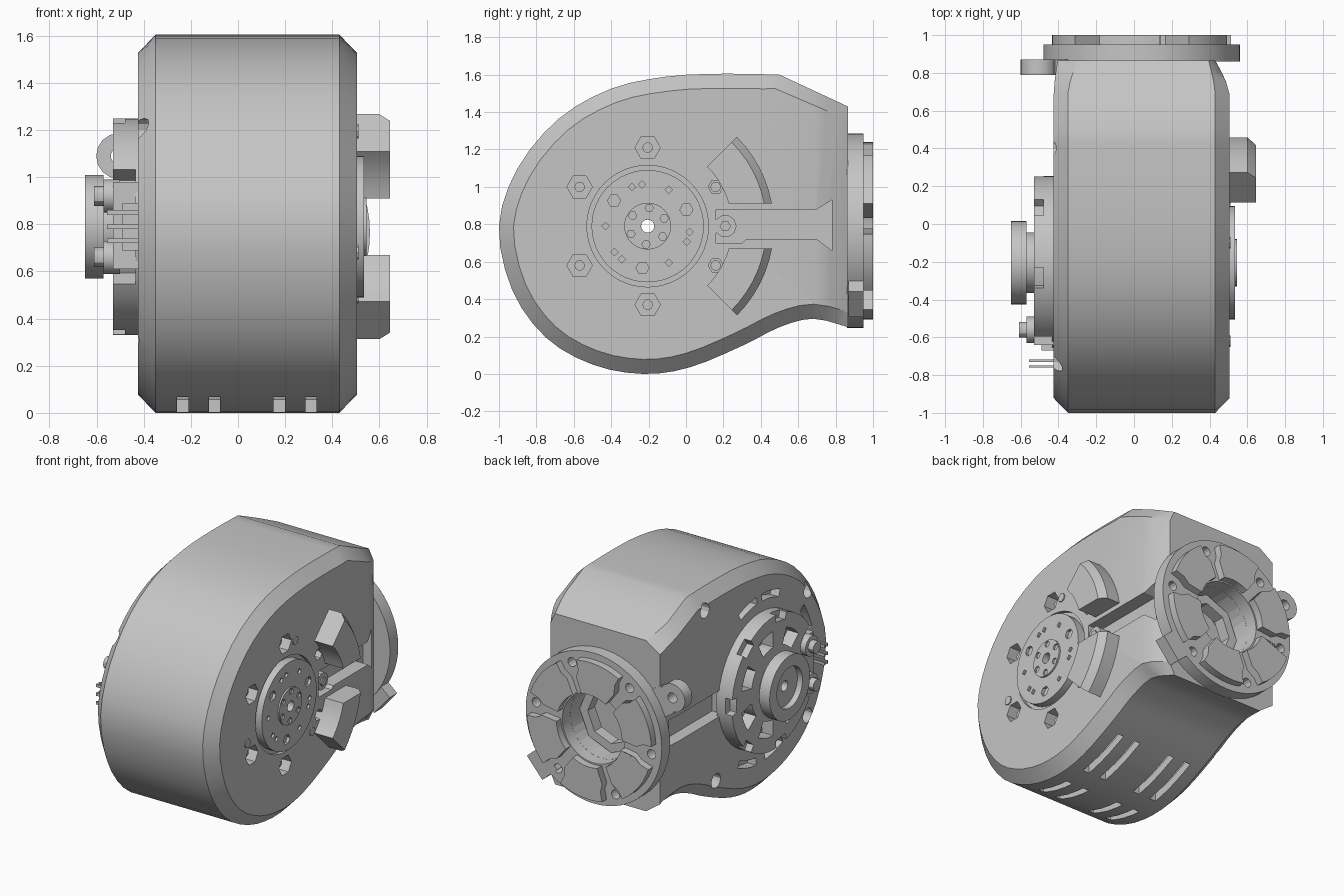
import bpy, bmesh
from math import sin, cos, asin, radians, degrees, atan2
from mathutils import Vector

cube = bpy.data.objects.get("Cube")
if cube:
    bpy.data.objects.remove(cube, do_unlink=True)

grey = bpy.data.materials.new("machined grey")
grey.use_nodes = True
COLOUR = (0.56, 0.56, 0.56, 1)
grey.diffuse_color = COLOUR
for node in grey.node_tree.nodes:
    if node.type == 'BSDF_PRINCIPLED':
        node.inputs["Base Color"].default_value = COLOUR
        node.inputs["Roughness"].default_value = 0.6

HUB = (-0.205, 0.79)      # rotor axis in y, z
MOUNT = (0.04, 0.765)     # flange axis in x, z


def place(axis, u, v, w):
    return {'x': (w, u, v), 'y': (u, w, v), 'z': (u, v, w)}[axis]


def loft(bm, rings, closed=False):
    """Join equal-length loops of points; cap the ends unless closed."""
    loops = [[bm.verts.new(p) for p in r] for r in rings]
    n = len(loops[0])
    pairs = list(zip(loops, loops[1:])) + ([(loops[-1], loops[0])] if closed else [])
    for a, b in pairs:
        for i in range(n):
            j = (i + 1) % n
            bm.faces.new((a[i], a[j], b[j], b[i]))
    if not closed:
        bm.faces.new(loops[0])
        bm.faces.new(loops[-1][::-1])


def prism(bm, axis, pts, a, b):
    loft(bm, [[place(axis, u, v, w) for u, v in pts] for w in (a, b)])


def polar(c, r, deg):
    return c[0] + r * cos(radians(deg)), c[1] + r * sin(radians(deg))


def disc(bm, axis, c, r, a, b, n=32):
    prism(bm, axis, [polar(c, r, 360 * i / n) for i in range(n)], a, b)


def sector(bm, axis, c, r0, r1, a, b, t0=0, t1=360, n=48):
    """Ring or ring sector of rectangular section."""
    full = t1 - t0 >= 360
    rings = []
    for i in range(n if full else n + 1):
        t = t0 + (t1 - t0) * i / n
        p, q = polar(c, r0, t), polar(c, r1, t)
        rings.append([place(axis, *p, a), place(axis, *q, a),
                      place(axis, *q, b), place(axis, *p, b)])
    loft(bm, rings, full)


def box(bm, x0, x1, y0, y1, z0, z1):
    prism(bm, 'z', [(x0, y0), (x1, y0), (x1, y1), (x0, y1)], z0, z1)


def finish(name, bm, smooth=30):
    bmesh.ops.recalc_face_normals(bm, faces=bm.faces)
    mesh = bpy.data.meshes.new(name)
    bm.to_mesh(mesh)
    bm.free()
    mesh.materials.append(grey)
    ob = bpy.data.objects.new(name, mesh)
    bpy.context.collection.objects.link(ob)
    if smooth:
        shade(ob, smooth)
    return ob


def shade(ob, angle):
    bpy.ops.object.select_all(action='DESELECT')
    ob.select_set(True)
    bpy.context.view_layer.objects.active = ob
    bpy.ops.object.shade_smooth_by_angle(angle=radians(angle))


def carve(ob, bm):
    """Subtract the cutter mesh and bake the result."""
    cutter = finish("cutter", bm, 0)
    cutter.hide_render = True
    mod = ob.modifiers.new("cut", 'BOOLEAN')
    mod.operation, mod.solver, mod.object = 'DIFFERENCE', 'EXACT', cutter
    dg = bpy.context.evaluated_depsgraph_get()
    dg.update()
    mesh = bpy.data.meshes.new_from_object(ob.evaluated_get(dg))
    ob.modifiers.clear()
    ob.data = mesh
    bpy.data.objects.remove(cutter, do_unlink=True)
    shade(ob, 30)


# Housing: teardrop outline, smoothed, with chamfered rims
back = 0.865
key = [(0.5, 1.6), (0.2, 1.605), (-0.1, 1.59), (-0.4, 1.525), (-0.68, 1.365),
       (-0.9, 1.1), (-1.0, 0.79), (-0.93, 0.45), (-0.75, 0.195), (-0.5, 0.05),
       (-0.23, 0), (0.02, 0.035), (0.3, 0.15), (0.5, 0.25), (0.68, 0.295), (back, 0.25)]
outline = [(back, 1.43)]
for i in range(len(key) - 1):
    p0, p1, p2, p3 = (Vector(key[min(max(i + k, 0), len(key) - 1)]) for k in (-1, 0, 1, 2))
    for t in (0, 1 / 3, 2 / 3):
        outline.append(tuple(p1 + (p2 - p0) * t / 2 + (2 * p0 - 5 * p1 + 4 * p2 - p3) * t * t / 2
                             + (3 * p1 - p0 - 3 * p2 + p3) * t ** 3 / 2))
outline.append(key[-1])


def inset(pts, d):
    out = []
    for i, p in enumerate(pts):
        a, b = Vector(pts[max(i - 1, 0)]), Vector(pts[min(i + 1, len(pts) - 1)])
        t = (b - a).normalized()
        out.append((back if p[0] >= back else p[0] - t.y * d, p[1] + t.x * d))
    return out


inner = inset(outline, 0.078)
bm = bmesh.new()
loft(bm, [[(x, y, z) for y, z in pts] for x, pts in
          ((-0.425, inner), (-0.35, outline), (0.43, outline), (0.505, inner))])
# Curve the neck inward toward the flange
for y in (0.69, 0.75, 0.81):
    bmesh.ops.bisect_plane(bm, geom=bm.verts[:] + bm.edges[:] + bm.faces[:],
                           plane_co=(0, y, 0), plane_no=(0, 1, 0))
for v in bm.verts:
    f = max(0, (v.co.y - 0.69) / (back - 0.69)) ** 1.4
    if v.co.x > 0:
        v.co.x -= f * (0.075 if v.co.x > 0.45 else 0.035)
    else:
        v.co.x += f * (0.02 if v.co.x < -0.4 else 0.05)
housing = finish("housing", bm)

# Hollow interior behind the vents
bm = bmesh.new()
prism(bm, 'x', [p for p in inset(outline, 0.055) if p[0] < 0.52], -0.3, 0.37)
carve(housing, bm)

bm = bmesh.new()
disc(bm, 'x', HUB, 0.035, -1, 1, 16)                       # axle bore
sector(bm, 'x', HUB, 0.29, 0.325, 0.48, 0.6)               # groove round the rotor
disc(bm, 'y', MOUNT, 0.24, 0.62, 1, 32)                    # flange socket
for k in range(6):                                         # screw pockets
    disc(bm, 'x', polar(HUB, 0.42, 30 + 60 * k), 0.04 if k in (0, 5) else 0.068, 0.42, 0.6, 6)
prism(bm, 'x', [(0.16, 0.7), (0.3, 0.7), (0.32, 0.72), (0.7, 0.72), (0.78, 0.66),
                (0.78, 0.93), (0.7, 0.88), (0.16, 0.88)], 0.41, 0.6)
box(bm, -0.6, -0.34, 0.2, 0.78, 0.7, 0.88)                 # cable channel
for x in (-0.235, -0.1, 0.175, 0.31):                      # vent slits
    box(bm, x - 0.024, x + 0.024, -0.54, -0.26, -0.1, 0.13)
    box(bm, x - 0.024, x + 0.024, -0.1, 0.24, -0.1, 0.22)
for c in ((0.4, 1.49), (-0.73, 1.2), (-0.72, 0.34), (0.28, 0.27)):
    disc(bm, 'x', c, 0.05, -0.6, -0.34, 12)                # rim screw holes
for t in (66, 92, 145, 192, 245, 275):                     # curved vents
    sector(bm, 'x', HUB, 0.53, 0.58, -0.6, -0.36, t, t + 20, 6)
carve(housing, bm)

# Output rotor on the left side
bm = bmesh.new()
sector(bm, 'x', HUB, 0.035, 0.3, 0.47, 0.535)
rotor = finish("output_rotor", bm)
bm = bmesh.new()
for k in range(3):
    disc(bm, 'x', polar(HUB, 0.225, 23 + 120 * k), 0.035, 0.515, 0.6, 6)
    for t in (60, 98, 112):
        disc(bm, 'x', polar(HUB, 0.225, t + 120 * k), 0.02, 0.52, 0.6, 4)
carve(rotor, bm)

bm = bmesh.new()
sector(bm, 'x', HUB, 0.035, 0.125, 0.53, 0.546, n=32)
cap = finish("rotor_cap", bm)
bm = bmesh.new()
for k in range(6):
    disc(bm, 'x', polar(HUB, 0.098, 25 + 60 * k), 0.022, 0.535, 0.6, 6)
carve(cap, bm)

# Screws, pegs and channel boss on the left side
bm = bmesh.new()
for k in range(6):
    disc(bm, 'x', polar(HUB, 0.42, 30 + 60 * k), 0.028, 0.4, 0.46, 10)
for c in ((-0.1, 1.195), (-0.62, 0.68), (0.085, 0.495)):
    disc(bm, 'x', c, 0.03, 0.49, 0.512, 8)
disc(bm, 'x', (0.21, 0.79), 0.06, 0.4, 0.5, 10)
disc(bm, 'x', (0.21, 0.79), 0.03, 0.49, 0.51, 6)
finish("side_screws", bm)

# Stop blocks with level inner ends, one mirrored below the other
bm = bmesh.new()
for s in (1, -1):
    rings = []
    for i in range(7):
        ring = []
        for x, r in ((0.49, 0.45), (0.49, 0.675), (0.6, 0.675), (0.645, 0.635), (0.645, 0.45)):
            t0 = degrees(asin(0.12 / r))
            ring.append((x, *polar(HUB, r, s * (t0 + (45 - t0) * i / 6))))
        rings.append(ring)
    loft(bm, rings)
finish("stop_blocks", bm)

# Stator plate on the right side
bm = bmesh.new()
sector(bm, 'x', HUB, 0.035, 0.46, -0.53, -0.41)
stator = finish("stator_plate", bm)
bm = bmesh.new()
sector(bm, 'x', HUB, 0.37, 0.6, -0.6, -0.435, 148, 212, 10)
for t in (25, 75, 125, 235, 285, 335):
    sector(bm, 'x', HUB, 0.25, 0.36, -0.6, -0.445, t - 13, t + 13, 6)
for t in (0, 50, 100, 260, 310):
    sector(bm, 'x', HUB, 0.41, 0.6, -0.6, -0.48, t - 7, t + 7, 4)
carve(stator, bm)

# Encoder hub
bm = bmesh.new()
sector(bm, 'x', HUB, 0.035, 0.16, -0.575, -0.52)
sector(bm, 'x', HUB, 0.14, 0.22, -0.65, -0.57)
sector(bm, 'x', HUB, 0.035, 0.15, -0.61, -0.57)
finish("encoder_hub", bm)

# Connector with pins and bolts
bm = bmesh.new()
box(bm, -0.53, -0.42, -0.64, -0.54, 0.61, 0.98)
for z in (0.66, 0.92):
    disc(bm, 'x', (-0.56, z), 0.07, -0.57, -0.5, 16)
    disc(bm, 'x', (-0.56, z), 0.042, -0.61, -0.56, 12)
finish("connector", bm)
bm = bmesh.new()
for z in (0.73, 0.79, 0.85):
    for y in (-0.76, -0.73):
        box(bm, -0.555, -0.41, y, y + 0.012, z - 0.01, z + 0.01)
box(bm, -0.49, -0.42, -0.67, -0.62, 0.69, 0.89)
finish("connector_pins", bm)

# Rear mounting flange with raised wedges
bm = bmesh.new()
sector(bm, 'y', MOUNT, 0.24, 0.52, 0.86, 0.95, n=64)
flange = finish("rear_flange", bm)
bm = bmesh.new()
for k in range(6):
    disc(bm, 'y', polar(MOUNT, 0.445, 8 + 60 * k), 0.032, 0.88, 1, 12)
carve(flange, bm)
# Each wedge narrows at its outer edge to clear the screws
bm = bmesh.new()
for k in range(6):
    rings = []
    for i in range(9):
        f = i / 4 - 1
        rings.append([(x, y, z) for y, steps in
                      ((0.94, ((0.25, 22), (0.36, 24), (0.41, 20), (0.475, 20))),
                       (1.0, ((0.475, 20), (0.41, 20), (0.36, 24), (0.25, 22))))
                      for r, w in steps for x, z in [polar(MOUNT, r, 38 + 60 * k + f * w)]])
    loft(bm, rings)
finish("flange_wedges", bm)
bm = bmesh.new()
sector(bm, 'y', MOUNT, 0.18, 0.242, 0.68, 0.76, n=8)
finish("socket_step", bm)


def tab(bm, t, r0, r1, half, a, b):
    d = Vector((cos(radians(t)), sin(radians(t))))
    side, c = Vector((-d.y, d.x)) * half, Vector(MOUNT)
    prism(bm, 'y', [c + d * r0 - side, c + d * r1 - side, c + d * r1 + side, c + d * r0 + side], a, b)


# Flange tabs: a square key and a drilled ear
bm = bmesh.new()
tab(bm, -41, 0.45, 0.6, 0.09, 0.868, 0.95)
finish("flange_key", bm)
bm = bmesh.new()
ear = (-0.505, 1.09)
direction = degrees(atan2(ear[1] - MOUNT[1], ear[0] - MOUNT[0]))
sector(bm, 'y', ear, 0.035, 0.097, 0.79, 0.87, n=16)
tab(bm, direction, 0.36, 0.59, 0.097, 0.79, 0.87)
finish("flange_ear", bm)
